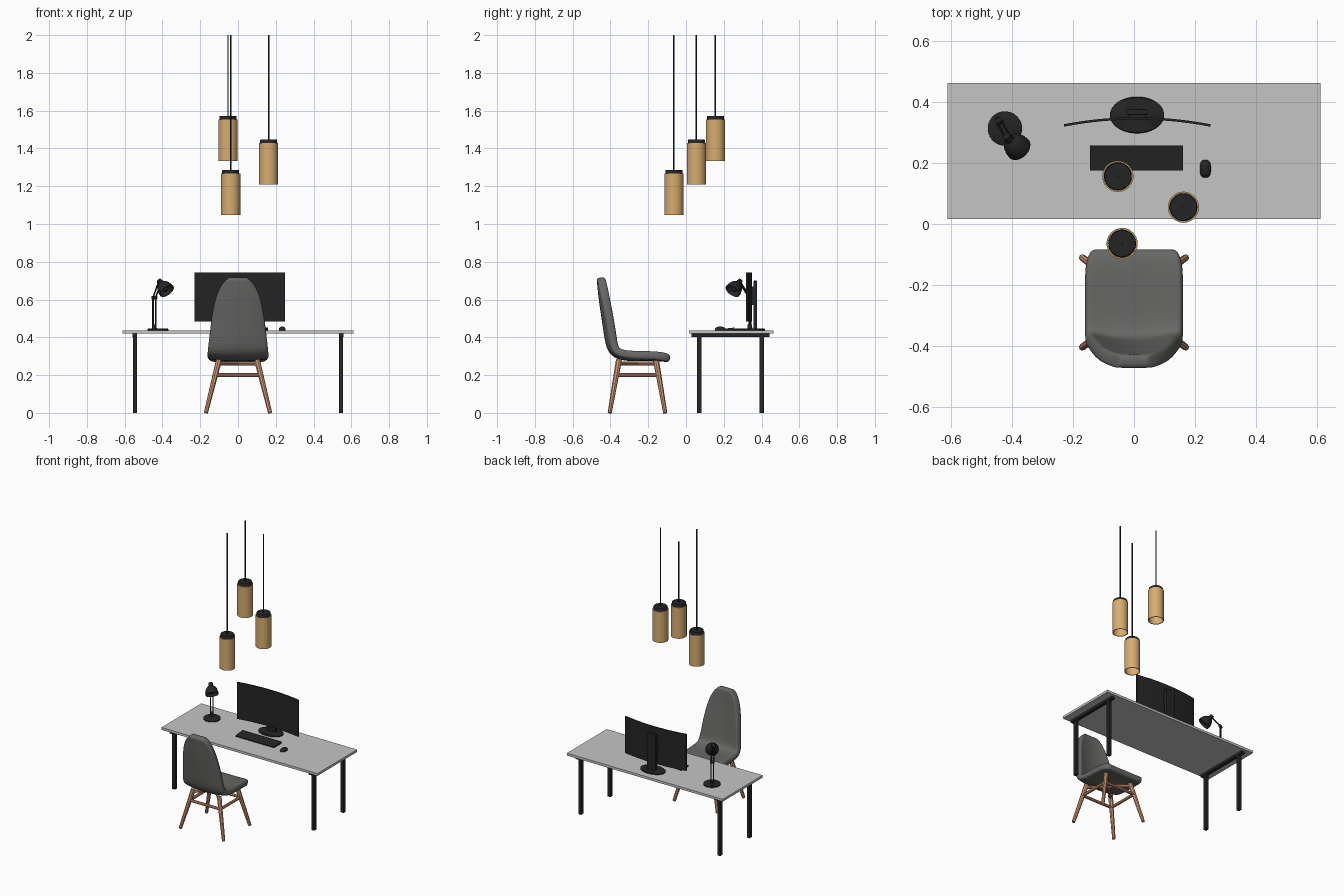
import bpy, bmesh, math
from mathutils import Vector, Matrix

if "Cube" in bpy.data.objects:
    bpy.data.objects.remove(bpy.data.objects["Cube"])


def mat(name, r, g, b):
    m = bpy.data.materials.new(name)
    m.diffuse_color = (r, g, b, 1)
    m.use_nodes = True
    m.node_tree.nodes["Principled BSDF"].inputs["Base Color"].default_value = m.diffuse_color
    return m


BLACK = mat("matte black", 0.018, 0.018, 0.019)
TOP = mat("light grey", 0.56, 0.56, 0.56)
FABRIC = mat("grey fabric", 0.135, 0.135, 0.13)
LEGWOOD = mat("reddish wood", 0.66, 0.32, 0.18)
SHADE = mat("pale wood", 0.68, 0.42, 0.16)


def finish(name, bm, material, smooth=True):
    bmesh.ops.recalc_face_normals(bm, faces=bm.faces)
    me = bpy.data.meshes.new(name)
    bm.to_mesh(me)
    bm.free()
    me.materials.append(material)
    ob = bpy.data.objects.new(name, me)
    bpy.context.collection.objects.link(ob)
    if smooth:
        bpy.ops.object.select_all(action='DESELECT')
        ob.select_set(True)
        bpy.context.view_layer.objects.active = ob
        bpy.ops.object.shade_smooth_by_angle(angle=math.radians(40))
    return ob


def box(name, lo, hi, material, bevel=0):
    bm = bmesh.new()
    c = [(a + b) / 2 for a, b in zip(lo, hi)]
    s = [b - a for a, b in zip(lo, hi)]
    bmesh.ops.create_cube(bm, size=1, matrix=Matrix.Translation(c) @ Matrix.Diagonal((*s, 1)))
    if bevel:
        bmesh.ops.bevel(bm, geom=bm.edges[:], offset=bevel, segments=2, affect='EDGES', profile=0.5)
    return finish(name, bm, material, False)


def rod(name, a, b, r1, r2, material, sides=12):
    a, b = Vector(a), Vector(b)
    d = b - a
    m = Matrix.Translation((a + b) / 2) @ d.to_track_quat('Z', 'Y').to_matrix().to_4x4()
    bm = bmesh.new()
    bmesh.ops.create_cone(bm, cap_ends=True, segments=sides, radius1=r1, radius2=r2,
                          depth=d.length, matrix=m)
    return finish(name, bm, material)


def lathe(name, profile, material, matrix, sides=40):
    bm = bmesh.new()
    vs = [bm.verts.new((r, 0, z)) for r, z in profile]
    es = [bm.edges.new(p) for p in zip(vs, vs[1:])]
    bmesh.ops.spin(bm, geom=vs + es, cent=(0, 0, 0), axis=(0, 0, 1),
                   angle=math.tau, steps=sides, use_duplicate=False)
    bmesh.ops.remove_doubles(bm, verts=bm.verts, dist=1e-5)
    bm.transform(matrix)
    return finish(name, bm, material)


# Desk: top, end rails and four square legs
box("desk_top", (-0.612, 0.016, 0.42), (0.612, 0.462, 0.437), TOP)
for sx in (-1, 1):
    x = sx * 0.546
    box("desk_rail", (x - 0.012, 0.03, 0.403), (x + 0.012, 0.442, 0.42), BLACK)
    for y in (0.07, 0.4):
        box("desk_leg", (x - 0.011, y - 0.012, 0), (x + 0.011, y + 0.012, 0.404), BLACK)

# Chair shell: seat flowing into the back, as (y, z, half width, edge lift)
STATIONS = [(-0.084, 0.284, 0.140, 0), (-0.12, 0.297, 0.160, 0.004), (-0.2, 0.297, 0.162, 0.010),
            (-0.29, 0.294, 0.162, 0.014), (-0.362, 0.302, 0.161, 0.018),
            (-0.399, 0.335, 0.158, 0.025), (-0.412, 0.4, 0.150, 0.028),
            (-0.426, 0.5, 0.139, 0.026), (-0.441, 0.6, 0.121, 0.020),
            (-0.446, 0.66, 0.098, 0.012), (-0.449, 0.695, 0.075, 0.004),
            (-0.452, 0.718, 0.045, 0)]
bm = bmesh.new()
rows = []
for i, (y, z, w, lift) in enumerate(STATIONS):
    p, n = STATIONS[max(i - 1, 0)], STATIONS[min(i + 1, len(STATIONS) - 1)]
    t = Vector((n[0] - p[0], n[1] - p[1])).normalized()
    rows.append([bm.verts.new((w * u, y + t.y * lift * u * u, z - t.x * lift * u * u))
                 for u in (-1, -0.85, -0.5, 0, 0.5, 0.85, 1)])
for a, b in zip(rows, rows[1:]):
    for j in range(6):
        bm.faces.new((a[j], a[j + 1], b[j + 1], b[j]))
shell = finish("chair_shell", bm, FABRIC)
so = shell.modifiers.new("thickness", 'SOLIDIFY')
so.thickness, so.offset = 0.046, 0
sub = shell.modifiers.new("round", 'SUBSURF')
sub.levels = sub.render_levels = 2
for f in shell.data.polygons:
    f.use_smooth = True

# Chair frame: splayed legs, stretchers and cross braces under the seat
YC = -0.257


def leg_point(sx, sy, z):
    k = z / 0.27
    return (sx * (0.17 - 0.067 * k), YC + sy * (0.147 - 0.047 * k), z)


for sx in (-1, 1):
    for sy in (-1, 1):
        rod("chair_leg", leg_point(sx, sy, 0), leg_point(sx, sy, 0.28), 0.011, 0.016, LEGWOOD, 8)
        rod("seat_brace", leg_point(sx, sy, 0.262), (0, YC, 0.262), 0.011, 0.011, LEGWOOD, 8)
    rod("side_stretcher", leg_point(sx, -1, 0.2), leg_point(sx, 1, 0.2), 0.01, 0.01, LEGWOOD, 8)
    rod("cross_stretcher", leg_point(-1, sx, 0.2), leg_point(1, sx, 0.2), 0.01, 0.01, LEGWOOD, 8)

# Curved monitor
bm = bmesh.new()
cols = []
for i in range(25):
    u = -0.24 + 0.02 * i
    y = 0.342 - 0.4 * u * u
    cols.append([bm.verts.new((0.01 + u, y + d, z))
                 for d, z in ((0, 0.484), (0.008, 0.484), (0.008, 0.744), (0, 0.744))])
for a, b in zip(cols, cols[1:]):
    for j in range(4):
        k = (j + 1) % 4
        bm.faces.new((a[j], a[k], b[k], b[j]))
bm.faces.new(cols[0])
bm.faces.new(cols[-1])
finish("monitor_screen", bm, BLACK)
box("monitor_pillar", (-0.025, 0.357, 0.44), (0.045, 0.377, 0.70), BLACK, 0.004)
box("monitor_mount", (-0.02, 0.346, 0.57), (0.04, 0.36, 0.67), BLACK)
lathe("monitor_base", [(0, 0), (1, 0), (1, 0.007), (0.95, 0.01), (0, 0.01)], BLACK,
      Matrix.Translation((0.01, 0.357, 0.437)) @ Matrix.Diagonal((0.089, 0.06, 1, 1)))

# Keyboard wedge
kb = box("keyboard", (-0.144, 0.175, 0.437), (0.16, 0.257, 0.452), BLACK)
for v in kb.data.vertices:
    if v.co.z > 0.445 and v.co.y < 0.2:
        v.co.z = 0.443

# Mouse
bm = bmesh.new()
bmesh.ops.create_uvsphere(bm, u_segments=24, v_segments=12, radius=1)
for v in bm.verts:
    x, y, z = v.co
    sq = [math.copysign(abs(c) ** 0.7, c) for c in (x, y)]
    v.co = (0.234 + 0.018 * sq[0], 0.181 + 0.029 * sq[1], 0.437 + 0.02 * max(z, 0))
bmesh.ops.remove_doubles(bm, verts=bm.verts, dist=1e-6)
finish("mouse", bm, BLACK)

# Desk lamp: base, twin rods, arm and tilted shade
lathe("lamp_base", [(0, 0), (0.056, 0), (0.056, 0.006), (0.052, 0.009), (0, 0.009)], BLACK,
      Matrix.Translation((-0.423, 0.313, 0.437)))
foot = Vector((-0.443, 0.338, 0.445))
elbow = Vector((-0.443, 0.338, 0.61))
neck = Vector((-0.413, 0.283, 0.695))
side = Vector((0.007, 0.004, 0))
rod("lamp_foot", foot, foot + Vector((0, 0, 0.022)), 0.013, 0.012, BLACK)
for s in (-1, 1):
    rod("lamp_post", foot + side * s, elbow + side * s, 0.004, 0.004, BLACK, 8)
    rod("lamp_arm", elbow + side * s, neck + side * s, 0.004, 0.004, BLACK, 8)
for joint in (elbow, neck):
    rod("lamp_joint", joint - side * 1.6, joint + side * 1.6, 0.01, 0.01, BLACK)
axis = Vector((0.5, -0.5, -0.7)).normalized()
tilt = Matrix.Translation(neck) @ axis.to_track_quat('Z', 'Y').to_matrix().to_4x4()
lathe("lamp_shade", [(0, -0.012), (0.012, -0.01), (0.015, 0.012), (0.026, 0.02), (0.036, 0.035),
                     (0.042, 0.055), (0.043, 0.072), (0.04, 0.072), (0.038, 0.055),
                     (0.032, 0.037), (0.02, 0.024), (0, 0.02)], BLACK, tilt)
bm = bmesh.new()
bmesh.ops.create_uvsphere(bm, u_segments=20, v_segments=12, radius=0.02,
                          matrix=Matrix.Translation(neck + axis * 0.05))
finish("lamp_bulb", bm, BLACK)

# Three pendant lamps: open wooden tube, black cap and cable
for x, y, z in ((-0.053, 0.156, 1.333), (0.162, 0.055, 1.208), (-0.039, -0.064, 1.047)):
    at = Matrix.Translation((x, y, z))
    lathe("pendant_shade", [(0.046, 0), (0.051, 0), (0.051, 0.22), (0.046, 0.22), (0.046, 0)],
          SHADE, at, 48)
    lathe("pendant_cap", [(0, 0.205), (0.0455, 0.205), (0.0455, 0.236), (0.043, 0.239), (0, 0.239)],
          BLACK, at, 48)
    rod("pendant_cable", (x, y, z + 0.235), (x, y, 2), 0.004, 0.004, BLACK, 10)
